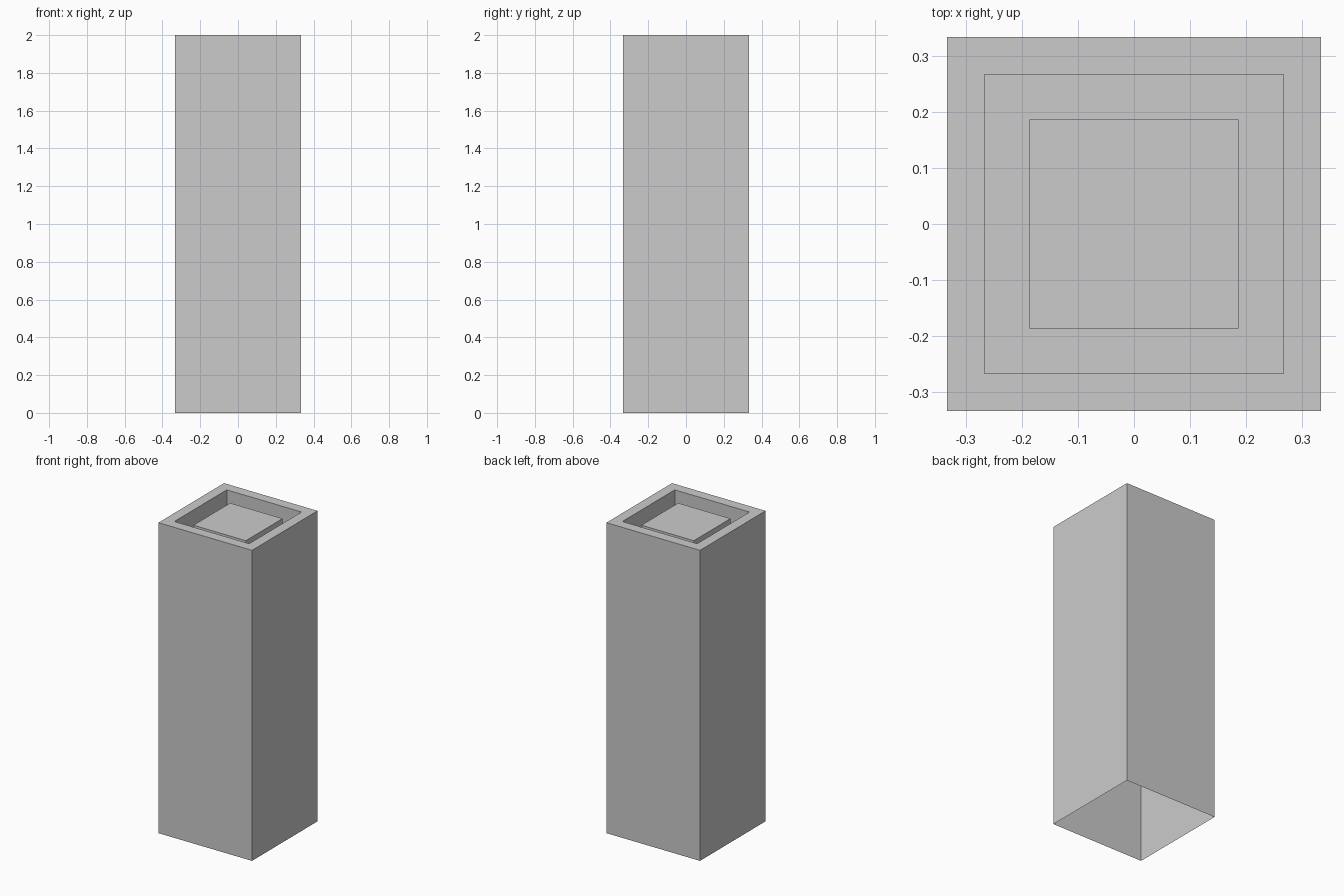
import bpy, bmesh

if "Cube" in bpy.data.objects:
    bpy.data.objects.remove(bpy.data.objects["Cube"])

# Square outlines as (half width, height), followed from the open foot up to the raised cap
PROFILE = [
    (0.3333, 0.0),     # open foot
    (0.3333, 2.0),     # outer rim
    (0.2667, 2.0),     # inner rim
    (0.2667, 1.867),   # recess floor, outer edge
    (0.1867, 1.867),   # recess floor, inner edge
    (0.1867, 1.967),   # raised cap
]
CORNERS = [(-1, -1), (1, -1), (1, 1), (-1, 1)]


def square_column(name, profile):
    """Bridge successive square outlines, then close the last one."""
    bm = bmesh.new()
    rings = [[bm.verts.new((x * h, y * h, z)) for x, y in CORNERS] for h, z in profile]
    for low, high in zip(rings, rings[1:]):
        for i in range(4):
            j = (i + 1) % 4
            bm.faces.new((low[i], low[j], high[j], high[i]))
    bm.faces.new(rings[-1])
    mesh = bpy.data.meshes.new(name)
    bm.to_mesh(mesh)
    bm.free()
    obj = bpy.data.objects.new(name, mesh)
    bpy.context.collection.objects.link(obj)
    return obj


# Square pillar with a recessed top and a raised inner block
square_column("pillar", PROFILE)
